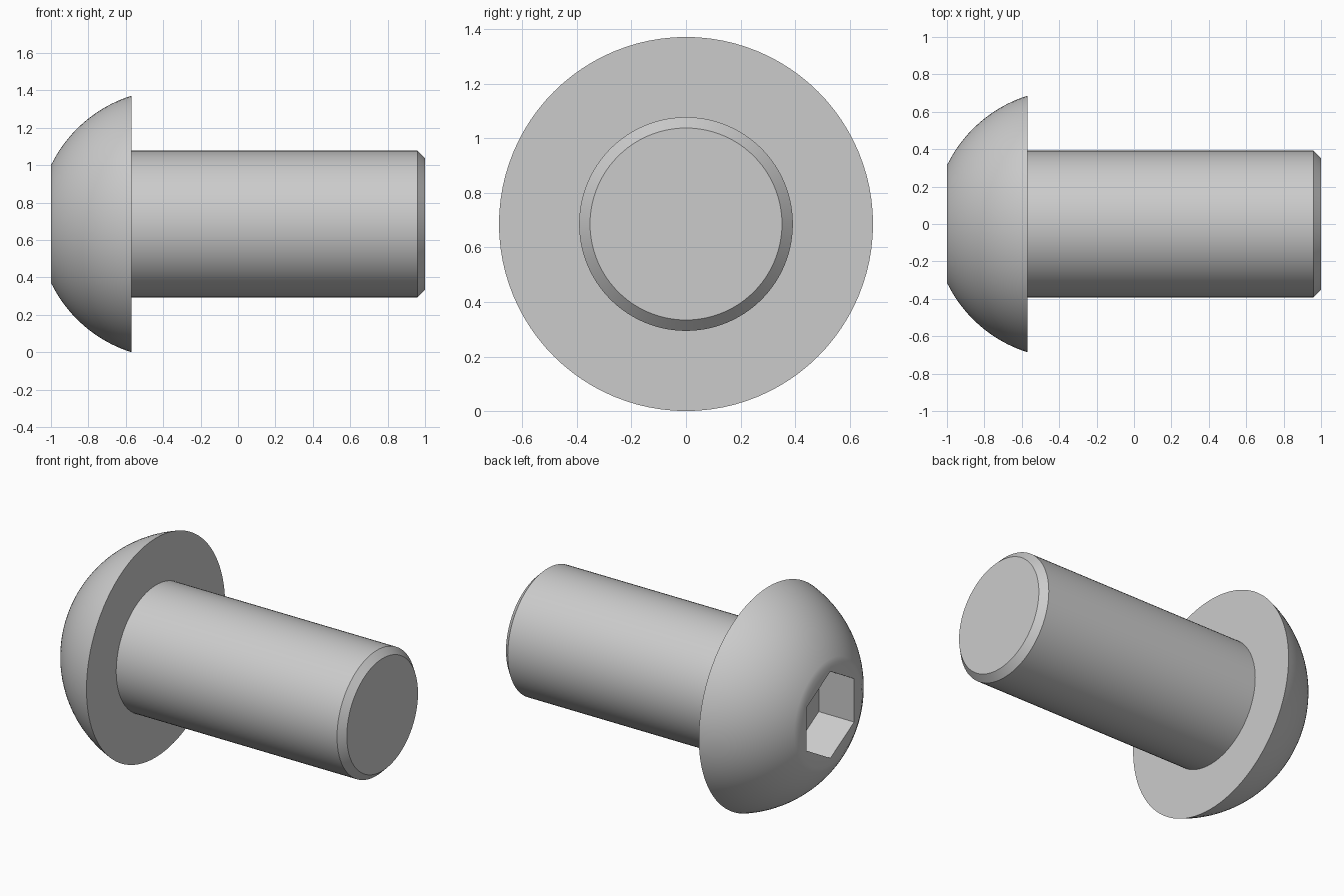
import bpy, bmesh, math

cube = bpy.data.objects.get("Cube")
if cube:
    bpy.data.objects.remove(cube, do_unlink=True)

SEGMENTS = 96
HEAD_R, SHANK_R, FACE_R = 0.686, 0.392, 0.314
FACE_X, RIM_X, TIP_X = -1.0, -0.569, 1.0
CHAMFER = 0.04
SOCKET_APOTHEM, SOCKET_DEPTH = 0.235, 0.245

steel = bpy.data.materials.new("light_grey_steel")
steel.use_nodes = True
grey = (0.6, 0.6, 0.6, 1)
steel.diffuse_color = grey
steel.node_tree.nodes["Principled BSDF"].inputs["Base Color"].default_value = grey


def circle(radius):
    return lambda angle: radius


def hexagon(apothem):
    """Hexagon in polar form, with points up and down."""
    sector = math.pi / 3
    return lambda angle: apothem / math.cos((angle + sector / 2) % sector - sector / 2)


def loft(name, sections, cap_start=False, cap_end=False):
    """Join cross-sections (x, outline) along the x axis."""
    bm = bmesh.new()
    angles = [2 * math.pi * i / SEGMENTS for i in range(SEGMENTS)]
    rings = [[bm.verts.new((x, outline(a) * math.cos(a), HEAD_R + outline(a) * math.sin(a)))
              for a in angles] for x, outline in sections]
    for near, far in zip(rings, rings[1:]):
        for i in range(SEGMENTS):
            j = (i + 1) % SEGMENTS
            bm.faces.new((near[i], near[j], far[j], far[i]))
    if cap_start:
        bm.faces.new(reversed(rings[0]))
    if cap_end:
        bm.faces.new(rings[-1])
    mesh = bpy.data.meshes.new(name)
    bm.to_mesh(mesh)
    bm.free()
    mesh.materials.append(steel)
    obj = bpy.data.objects.new(name, mesh)
    bpy.context.collection.objects.link(obj)
    bpy.ops.object.select_all(action="DESELECT")
    obj.select_set(True)
    bpy.context.view_layer.objects.active = obj
    bpy.ops.object.shade_smooth_by_angle(angle=math.radians(30))
    return obj


# Dome arc centred on the axis, from the flat face out to the rim
height = RIM_X - FACE_X
offset = (HEAD_R**2 - FACE_R**2 - height**2) / (2 * height)
dome_r = math.hypot(HEAD_R, offset)
start, end = math.atan2(FACE_R, height + offset), math.atan2(HEAD_R, offset)
STEPS = 20
dome = []
for i in range(STEPS + 1):
    t = start + (end - start) * i / STEPS
    dome.append((RIM_X + offset - dome_r * math.cos(t), circle(dome_r * math.sin(t))))

# Domed head with hexagonal socket and flat underside
socket = hexagon(SOCKET_APOTHEM)
loft("button_head",
     [(FACE_X + SOCKET_DEPTH, socket), (FACE_X, socket)] + dome + [(RIM_X, circle(SHANK_R))],
     cap_start=True)

# Shank with chamfered tip
loft("shank",
     [(RIM_X, circle(SHANK_R)), (TIP_X - CHAMFER, circle(SHANK_R)),
      (TIP_X, circle(SHANK_R - CHAMFER))],
     cap_end=True)
